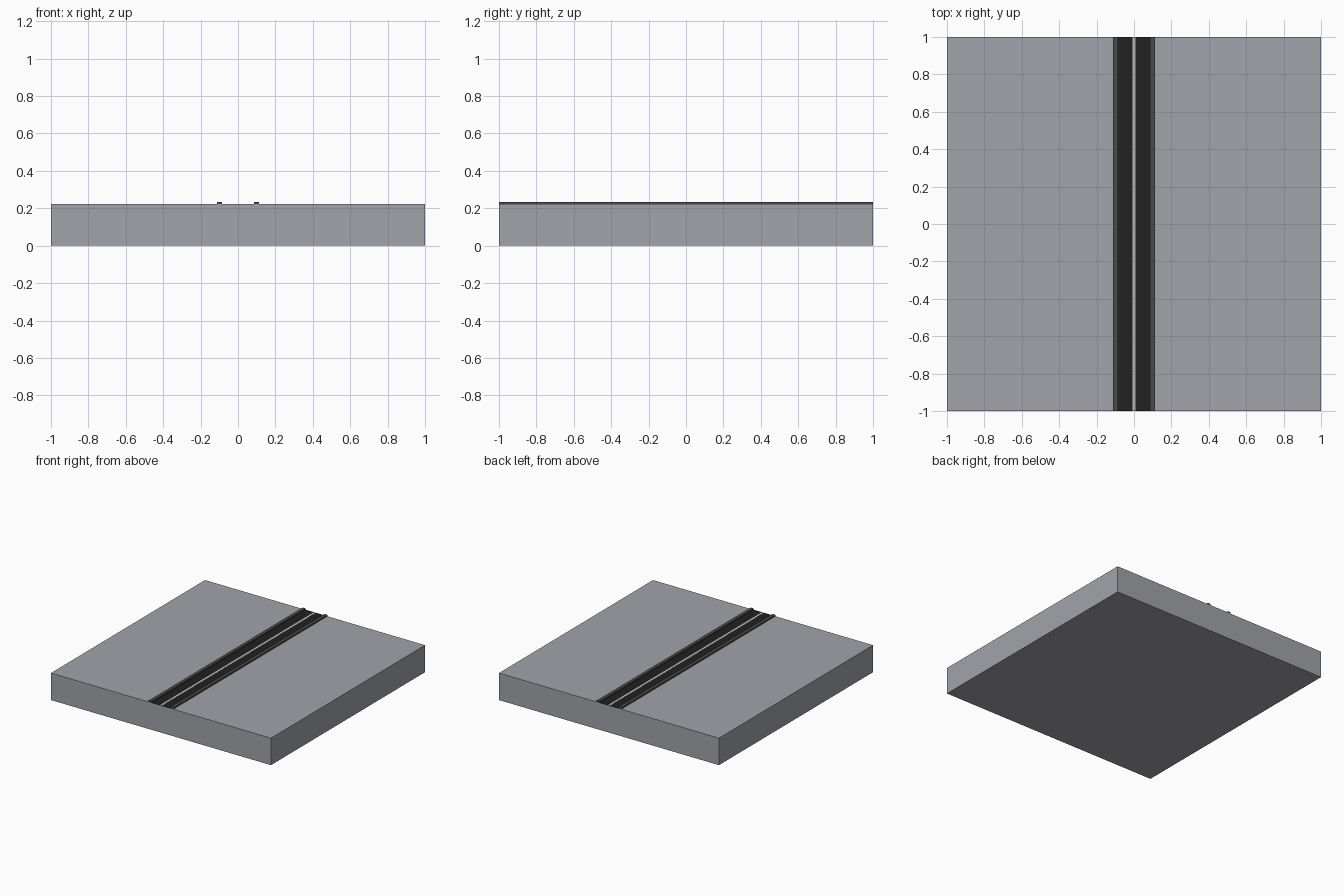
import bpy

if "Cube" in bpy.data.objects:
    bpy.data.objects.remove(bpy.data.objects["Cube"])


def material(name, color):
    mat = bpy.data.materials.new(name)
    mat.diffuse_color = color
    mat.use_nodes = True
    mat.node_tree.nodes["Principled BSDF"].inputs["Base Color"].default_value = mat.diffuse_color
    return mat


def box(name, x0, x1, z0, z1, mat):
    """Full-length box running along y."""
    bpy.ops.mesh.primitive_cube_add(size=1, location=((x0 + x1) / 2, 0, (z0 + z1) / 2))
    obj = bpy.context.object
    obj.name = name
    obj.scale = (x1 - x0, 2, z1 - z0)
    bpy.ops.object.transform_apply(location=True, rotation=False, scale=True)
    obj.data.materials.append(mat)
    return obj


slab_grey = material("slab_grey", (0.36, 0.37, 0.40, 1))
asphalt = material("asphalt", (0.015, 0.015, 0.015, 1))
kerb_grey = material("kerb_grey", (0.07, 0.07, 0.07, 1))
line_grey = material("line_grey", (0.5, 0.5, 0.48, 1))

TOP = 0.222

# Ground slab
box("ground_slab", -1, 1, 0, TOP, slab_grey)

# Thin road surface and its centre line
box("road_surface", -0.087, 0.087, TOP - 0.002, TOP + 0.001, asphalt)
box("centre_line", -0.009, 0.009, TOP - 0.001, TOP + 0.002, line_grey)

# Raised kerb, mirrored to the other side
kerb = box("kerbs", 0.085, 0.112, TOP - 0.002, 0.234, kerb_grey)
kerb.modifiers.new("mirror", 'MIRROR').use_axis[0] = True
# Mirror about the model centre
kerb.data.transform(kerb.matrix_world)
kerb.matrix_world.identity()
